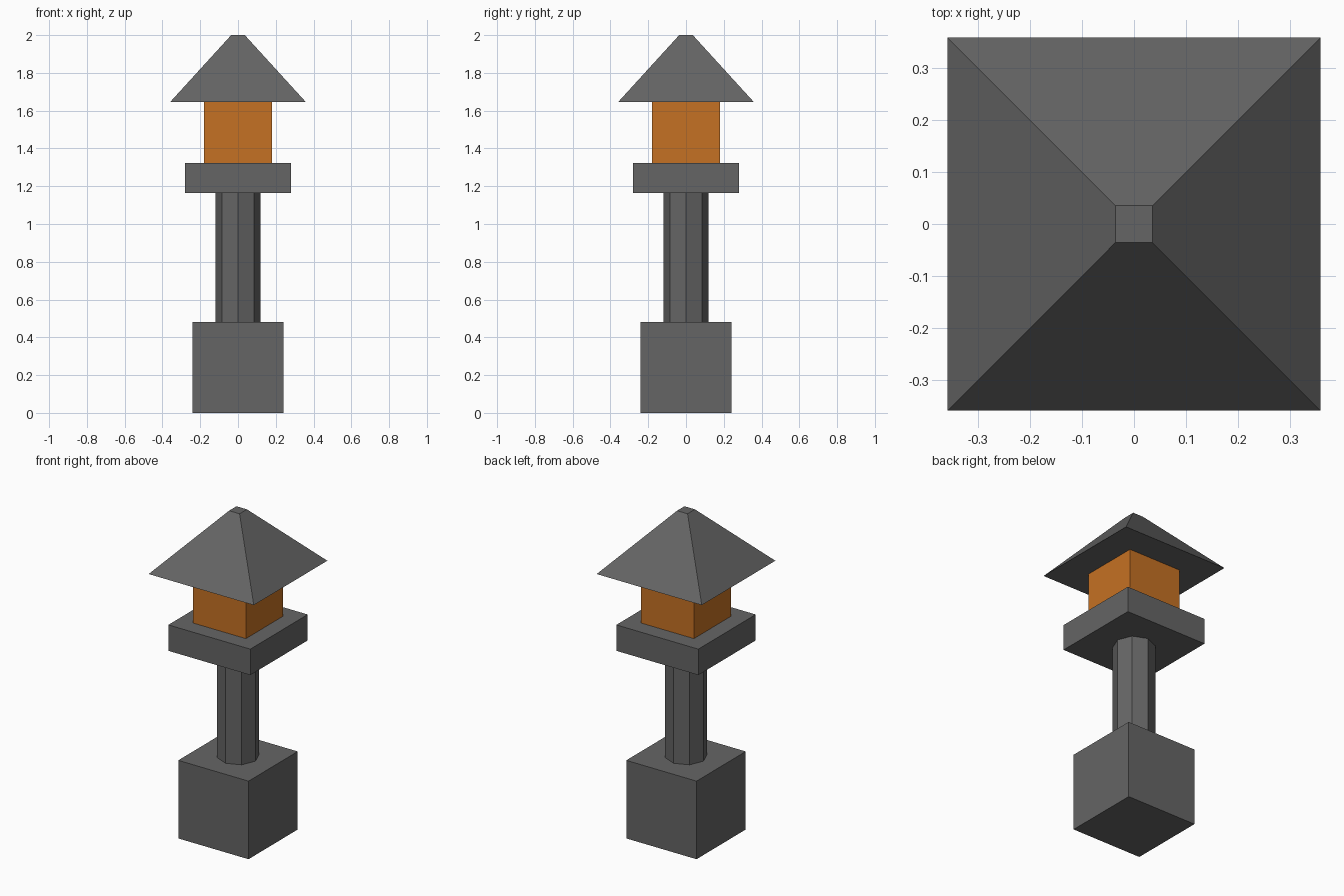
import bpy
import math

if "Cube" in bpy.data.objects:
    bpy.data.objects.remove(bpy.data.objects["Cube"])


def material(name, color):
    m = bpy.data.materials.new(name)
    m.diffuse_color = (*color, 1.0)
    m.use_nodes = True
    m.node_tree.nodes["Principled BSDF"].inputs["Base Color"].default_value = m.diffuse_color
    return m


stone = material("dark grey stone", (0.13, 0.13, 0.13))
glow = material("amber glow", (0.56, 0.165, 0.017))


def prism(name, sides, r_bottom, r_top, z0, z1, mat, turn=0.0):
    """Straight or tapered prism standing between two heights."""
    bpy.ops.mesh.primitive_cone_add(vertices=sides, radius1=r_bottom, radius2=r_top,
                                    depth=z1 - z0, location=(0, 0, (z0 + z1) / 2),
                                    rotation=(0, 0, turn))
    ob = bpy.context.object
    ob.name = name
    ob.data.materials.append(mat)
    bpy.ops.object.transform_apply(location=True, rotation=True, scale=True)
    return ob


def square(name, half_bottom, half_top, z0, z1, mat):
    """Four-sided block given by its half widths."""
    k = math.sqrt(2)
    return prism(name, 4, half_bottom * k, half_top * k, z0, z1, mat, math.pi / 4)


# Base block and octagonal post
square("base", 0.24, 0.24, 0.0, 0.482, stone)
prism("post", 8, 0.12, 0.12, 0.482, 1.163, stone)

# Platform, light box and pyramid roof with a flat tip
square("platform", 0.28, 0.28, 1.163, 1.323, stone)
square("light_box", 0.18, 0.18, 1.323, 1.646, glow)
square("roof", 0.359, 0.036, 1.646, 2.0, stone)
